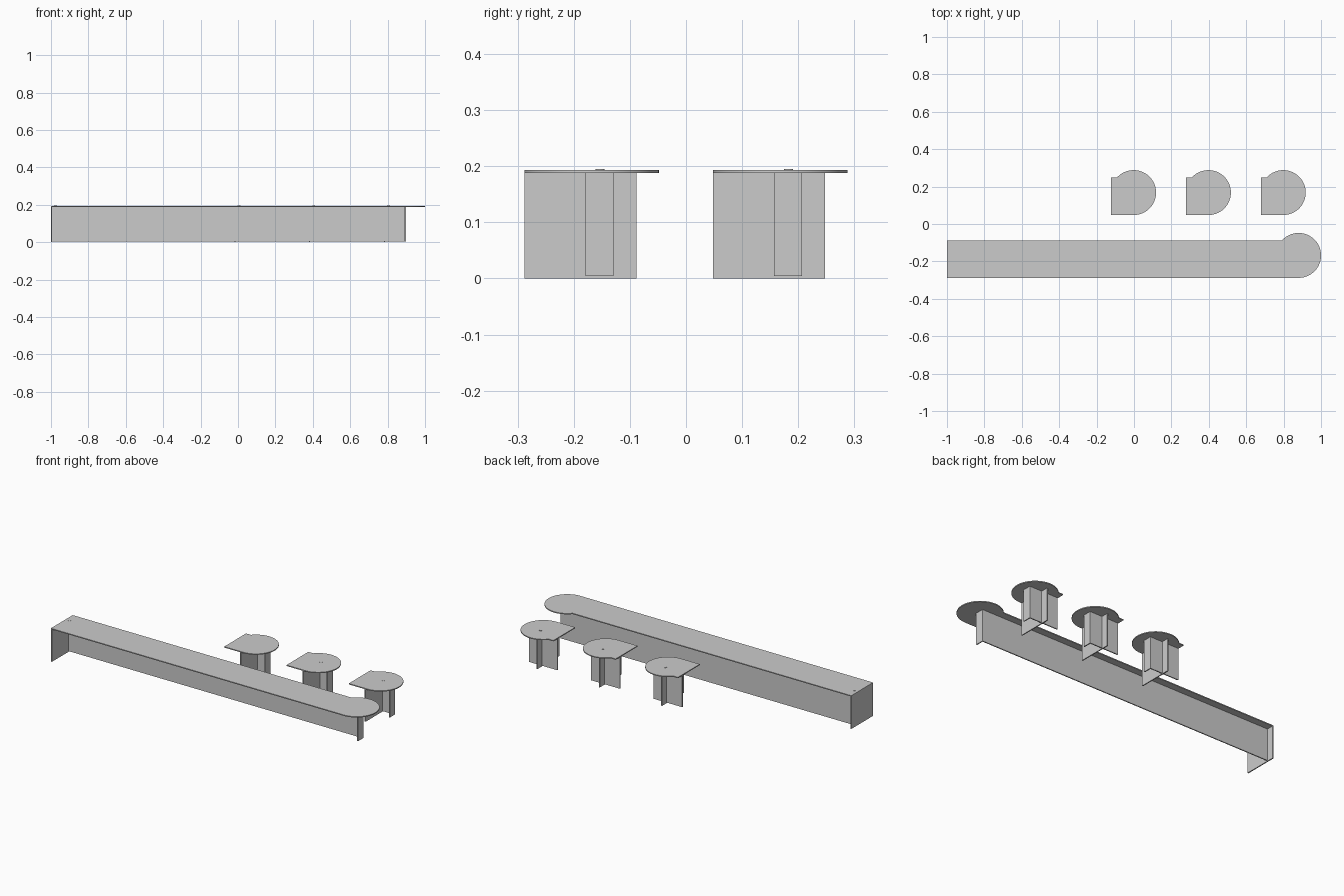
import bpy, bmesh, math

if "Cube" in bpy.data.objects:
    bpy.data.objects.remove(bpy.data.objects["Cube"])

Z0, Z1 = 0.188, 0.1935   # underside and upper face of the tops
T = 0.006                # panel thickness
R = 0.12                 # radius of the round end


def obj_from_bm(bm, name):
    bmesh.ops.recalc_face_normals(bm, faces=bm.faces)
    me = bpy.data.meshes.new(name)
    bm.to_mesh(me)
    bm.free()
    ob = bpy.data.objects.new(name, me)
    bpy.context.collection.objects.link(ob)
    return ob


def extrude_outline(name, pts, z0, z1):
    bm = bmesh.new()
    face = bm.faces.new([bm.verts.new((x, y, z0)) for x, y in pts])
    new = bmesh.ops.extrude_face_region(bm, geom=[face])["geom"]
    bmesh.ops.translate(bm, vec=(0, 0, z1 - z0),
                        verts=[g for g in new if isinstance(g, bmesh.types.BMVert)])
    return obj_from_bm(bm, name)


def box(name, x0, x1, y0, y1, z0, z1):
    return extrude_outline(name, [(x0, y0), (x1, y0), (x1, y1), (x0, y1)], z0, z1)


def rounded_top(name, x_left, cx, y0):
    # straight slab 0.2 deep whose front edge runs tangent into the round end
    cy = y0 + R
    end = math.pi - math.asin((0.2 - R) / R)
    n = 56
    pts = [(x_left, y0)]
    for i in range(n + 1):
        a = -math.pi / 2 + (end + math.pi / 2) * i / n
        pts.append((cx + R * math.cos(a), cy + R * math.sin(a)))
    pts.append((x_left, y0 + 0.2))
    top = extrude_outline(name, pts, Z0, Z1)
    top.select_set(True)
    bpy.context.view_layer.objects.active = top
    bpy.ops.object.shade_smooth_by_angle()
    top.select_set(False)


def cable_cap(name, x, y):
    n = 20
    pts = [(x + 0.008 * math.cos(i * math.tau / n), y + 0.008 * math.sin(i * math.tau / n))
           for i in range(n)]
    extrude_outline(name, pts, Z1 - 0.001, Z1 + 0.0015)


def unit(name, x_left, cx, y0, x_panel, web_left, web_right):
    rounded_top(name + "_top", x_left, cx, y0)
    # full-depth upright standing on the floor
    box(name + "_end_panel", x_panel, x_panel + T, y0, y0 + 0.2, 0, Z0)
    # long screen with a short return at its free end
    yb = y0 + 0.159
    box(name + "_screen", web_left, web_right, yb - T, yb, 0.004, Z0)
    box(name + "_screen_return", web_right - T, web_right, yb - 0.05, yb - T, 0.004, Z0)
    cable_cap(name + "_cable_cap", x_panel + 0.025, y0 + 0.135)


# long counter
unit("counter", -1.0, 0.88, -0.288, -1.0, -1.0 + T, 0.897)

# three small tables
for i in range(3):
    x = 0.4 * i
    unit("small_table_%d" % (i + 1), x - 0.122, x - 0.002, 0.048,
         x - 0.02, x - 0.12, x + 0.065)
